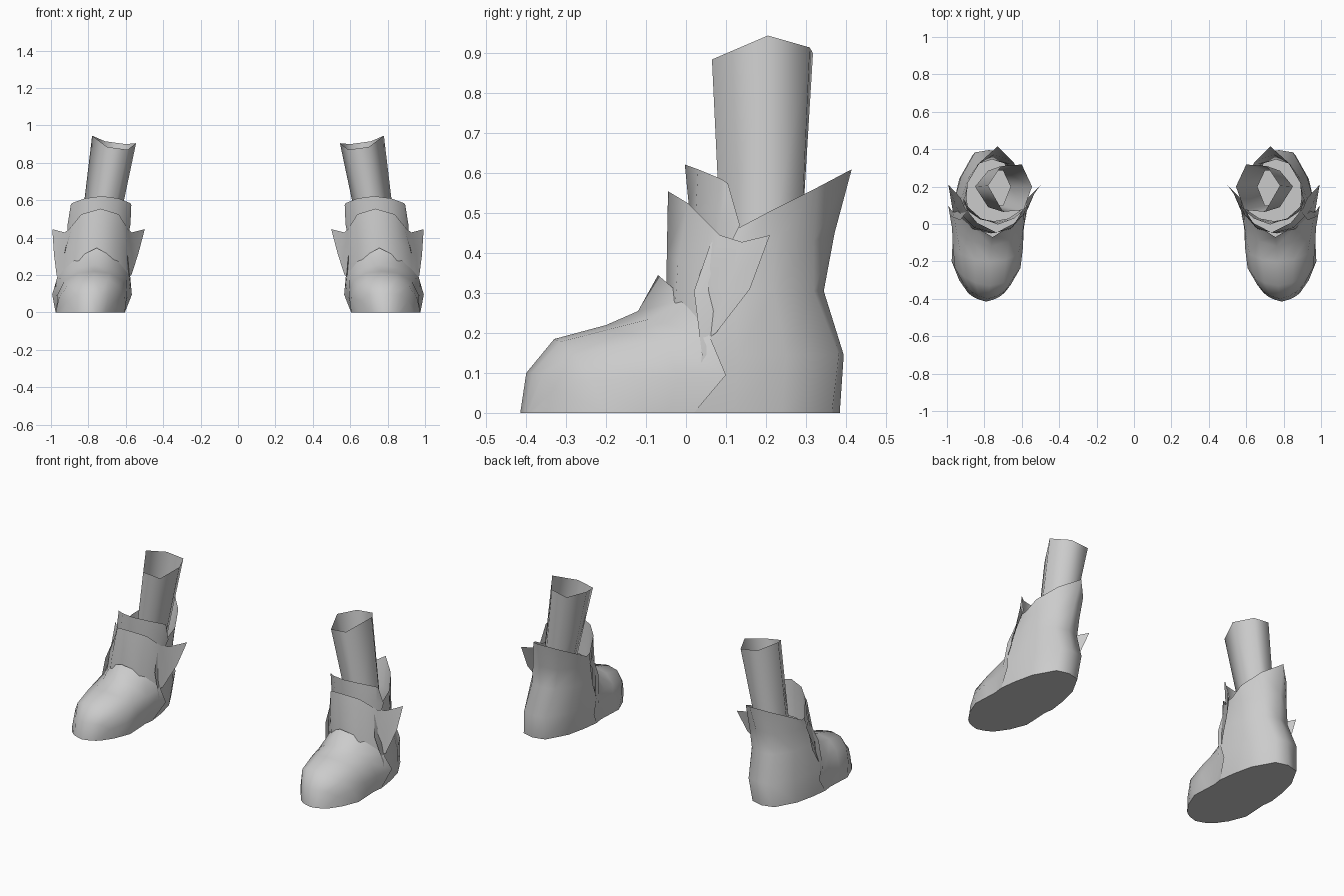
import bpy

CX = 0.79      # centre of one boot at the ground
LEAN = 0.10    # the boot leans inwards as it rises

grey = bpy.data.materials.new("light_grey")
grey.diffuse_color = (0.6, 0.6, 0.6, 1)


def finish(name, verts, faces):
    """Make the right-hand part and mirror it for the left boot."""
    me = bpy.data.meshes.new(name)
    me.from_pydata(verts, [], faces)
    me.materials.append(grey)
    me.shade_smooth()
    ob = bpy.data.objects.new(name, me)
    bpy.context.collection.objects.link(ob)
    ob.modifiers.new("pair", 'MIRROR').use_mirror_merge = False
    return ob


def lean(p):
    return (CX - LEAN * p[2] + p[0], p[1], p[2])


def whole(half):
    """Side-to-centre points -> full row from +x side to -x side."""
    return half + [(-x, y, z) for x, y, z in half[-2::-1]]


def loft(name, rows, flip=False, cyclic=False):
    """Skin between rows that have equal point counts."""
    n = len(rows[0])
    verts = [p for r in rows for p in r]
    faces = []
    for i in range(len(rows) - 1):
        for j in range(n if cyclic else n - 1):
            a, b = i * n + j, i * n + (j + 1) % n
            f = (a, b, b + n, a + n)
            faces.append(f[::-1] if flip else f)
    return finish(name, verts, faces)


def shell(name, halves, flip=False):
    return loft(name, [[lean(p) for p in whole(h)] for h in halves], flip)


# Toe cap: arches from the tip back to the flared rear edge
toe = [
    [(.10, -.365, 0), (.08, -.383, 0), (.06, -.395, 0), (.035, -.405, 0), (0, -.415, 0)],
    [(.145, -.30, 0), (.125, -.325, .06), (.09, -.36, .095), (.05, -.385, .10), (0, -.40, .10)],
    [(.185, -.20, 0), (.175, -.235, .08), (.135, -.28, .145), (.075, -.315, .178), (0, -.33, .185)],
    [(.180, -.10, 0), (.187, -.13, .09), (.155, -.16, .17), (.085, -.19, .21), (0, -.20, .22)],
    [(.177, -.04, 0), (.192, -.02, .09), (.175, -.05, .18), (.10, -.09, .235), (0, -.12, .255)],
    [(.185, .02, 0), (.213, .10, .095), (.195, .06, .19), (.115, 0, .285), (0, -.07, .345)],
]
shell("toe_cap", toe, flip=True)

# Heel shell: level rows from the front sides round the back, peaked rim
heel = [
    [(.185, .02, 0), (.172, .12, 0), (.145, .24, 0), (.075, .365, 0), (0, .385, 0)],
    [(.20, .04, .145), (.185, .13, .145), (.15, .25, .145), (.075, .383, .145), (0, .395, .145)],
    [(.17, .02, .305), (.17, .12, .305), (.145, .22, .305), (.08, .32, .305), (0, .345, .305)],
    [(.15, .06, .42), (.16, .13, .42), (.145, .22, .42), (.085, .32, .43), (0, .372, .45)],
    [(.145, .09, .47), (.152, .135, .465), (.15, .22, .51), (.09, .33, .565), (0, .415, .61)],
]
shell("heel_shell", heel)

# Sole: outline taken from the bottom edges of the toe and heel
side = [r[0] for r in toe[:0:-1]] + toe[0]
outline = heel[0][::-1] + side[1:]
outline += [(-x, y, z) for x, y, z in outline[-2:0:-1]]
finish("sole", [lean(p) for p in outline], [tuple(range(len(outline)))])

# Ankle plate: bottom, middle and top edges, with swept-back wing tips
shell("ankle_plate", [
    [(.20, .075, .20), (.19, .06, .19), (.16, .03, .20), (.10, -.03, .22), (0, -.05, .25)],
    [(.225, .16, .31), (.195, .10, .30), (.165, .05, .33), (.10, -.02, .38), (0, -.048, .40)],
    [(.247, .21, .445), (.18, .14, .428), (.158, .085, .445), (.10, .005, .525), (0, -.045, .555)],
], flip=True)

# Tongue plate behind the ankle plate
shell("tongue_plate", [
    [(.16, .10, .40), (.14, .07, .40), (.08, .03, .40), (0, .015, .40)],
    [(.168, .135, .47), (.155, .085, .49), (.085, .025, .51), (0, .008, .51)],
    [(.162, .105, .575), (.155, .09, .585), (.09, .03, .61), (0, -.003, .622)],
], flip=True)

# Open six-sided leg tube
loft("leg_tube", [
    [(.66, .20, .36), (.70, .10, .36), (.78, .09, .36),
     (.85, .20, .36), (.78, .285, .36), (.70, .285, .36)],
    [(.545, .20, .905), (.59, .075, .87), (.70, .065, .885),
     (.78, .205, .945), (.71, .31, .915), (.60, .318, .90)],
], cyclic=True)
